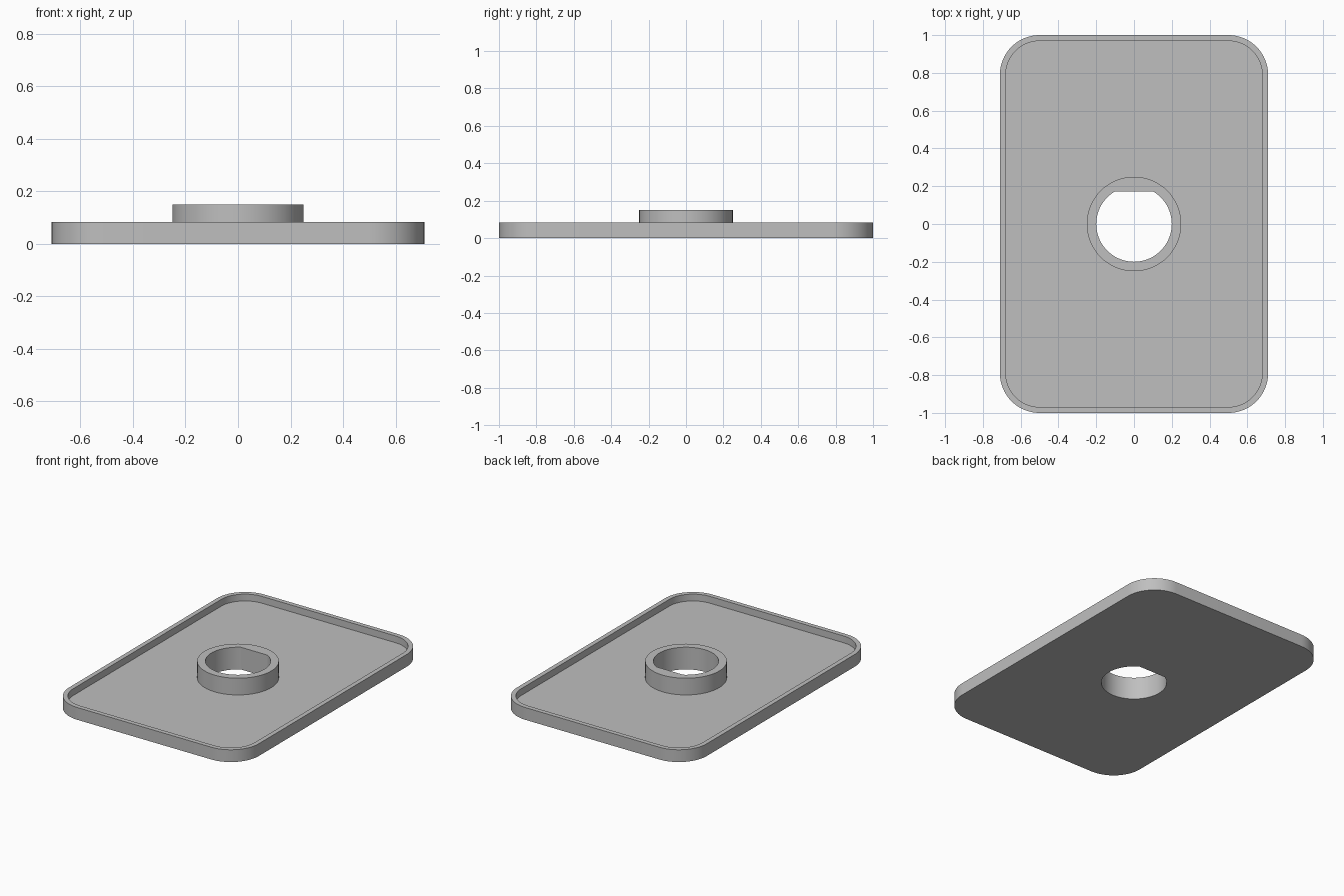
import bpy, bmesh, math

if "Cube" in bpy.data.objects:
    bpy.data.objects.remove(bpy.data.objects["Cube"])

N = 72                      # points in every loop (multiple of 4)
TOP, FLOOR, COLLAR = 0.083, 0.037, 0.15


def rounded_rect(hx, hy, r):
    """Rounded rectangle outline, counter-clockwise."""
    pts, n = [], N // 4
    for k, (sx, sy) in enumerate([(1, 1), (-1, 1), (-1, -1), (1, -1)]):
        for j in range(n):
            a = math.pi / 2 * (k + j / (n - 1))
            pts.append((sx * (hx - r) + r * math.cos(a), sy * (hy - r) + r * math.sin(a)))
    return pts


def circle(r, flat=None):
    """Circle outline, optionally cut by a flat on the +y side."""
    pts = []
    for i in range(N):
        a = 2 * math.pi * i / N
        x, y = r * math.cos(a), r * math.sin(a)
        if flat and y > flat:
            x, y = x * flat / y, flat
        pts.append((x, y))
    return pts


outer = rounded_rect(0.71, 1.0, 0.21)
inner = rounded_rect(0.679, 0.969, 0.179)
collar = circle(0.25)
hole = circle(0.2, 0.2 * math.sin(math.radians(60)))

# Closed ring section: underside, rim, tray floor, collar, keyed hole
section = [(hole, 0), (outer, 0), (outer, TOP), (inner, TOP),
           (inner, FLOOR), (collar, FLOOR), (collar, COLLAR), (hole, COLLAR)]

bm = bmesh.new()
rings = [[bm.verts.new((x, y, z)) for x, y in pts] for pts, z in section]
for a, b in zip(rings, rings[1:] + rings[:1]):
    for i in range(N):
        j = (i + 1) % N
        bm.faces.new((a[i], a[j], b[j], b[i]))
bmesh.ops.recalc_face_normals(bm, faces=bm.faces)

mesh = bpy.data.meshes.new("tray_plate")
bm.to_mesh(mesh)
bm.free()
plate = bpy.data.objects.new("tray_plate", mesh)
bpy.context.collection.objects.link(plate)

grey = bpy.data.materials.new("plain grey")
grey.diffuse_color = (0.52, 0.52, 0.52, 1)
grey.use_nodes = True
grey.node_tree.nodes["Principled BSDF"].inputs["Base Color"].default_value = grey.diffuse_color
mesh.materials.append(grey)

# Smooth the rounded walls, keep the rims crisp
bpy.context.view_layer.objects.active = plate
plate.select_set(True)
bpy.ops.object.shade_smooth_by_angle(angle=math.radians(25))
